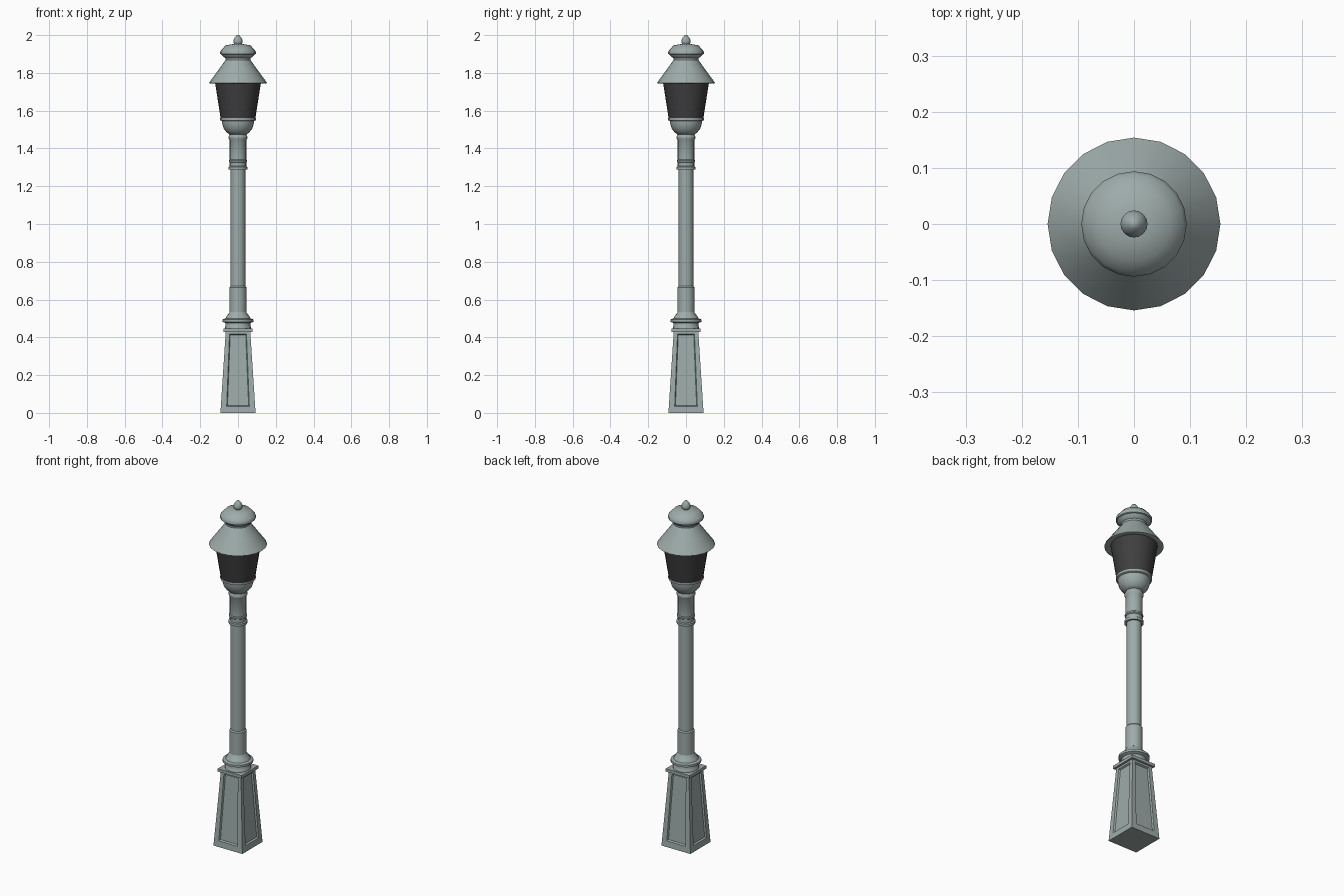
import bpy, bmesh, math
from mathutils import Matrix, Vector

if "Cube" in bpy.data.objects:
    bpy.data.objects.remove(bpy.data.objects["Cube"])

SIDES = 20


def finish(name, bm, color, smooth=True):
    bmesh.ops.remove_doubles(bm, verts=bm.verts, dist=1e-5)
    bmesh.ops.recalc_face_normals(bm, faces=bm.faces)
    mesh = bpy.data.meshes.new(name)
    bm.to_mesh(mesh)
    bm.free()
    mesh.materials.append(color)
    ob = bpy.data.objects.new(name, mesh)
    bpy.context.collection.objects.link(ob)
    if smooth:
        bpy.ops.object.select_all(action='DESELECT')
        ob.select_set(True)
        bpy.context.view_layer.objects.active = ob
        bpy.ops.object.shade_smooth_by_angle(angle=math.radians(40))
    return ob


def lathe(name, profile, color):
    """Turn a (radius, height) profile about z; ends are closed on the axis."""
    pts = [(0, profile[0][1])] + profile + [(0, profile[-1][1])]
    bm = bmesh.new()
    verts = [bm.verts.new((r, 0, z)) for r, z in pts]
    edges = [bm.edges.new(pair) for pair in zip(verts, verts[1:])]
    bmesh.ops.spin(bm, geom=verts + edges, cent=(0, 0, 0), axis=(0, 0, 1),
                   angle=2 * math.pi, steps=SIDES, use_merge=True)
    bmesh.ops.dissolve_degenerate(bm, edges=bm.edges, dist=1e-5)
    return finish(name, bm, color)


def material(name, rgb):
    mat = bpy.data.materials.new(name)
    mat.diffuse_color = (*rgb, 1)
    mat.use_nodes = True
    mat.node_tree.nodes["Principled BSDF"].inputs["Base Color"].default_value = mat.diffuse_color
    return mat


paint = material("grey_green_paint", (0.34, 0.41, 0.40))
dark = material("dark_glass", (0.05, 0.05, 0.05))

# Tapered square pedestal with a recessed panel on each side
H, B, T = 0.43, 0.093, 0.065


def side_quad(z0, z1, w0, w1, depth):
    front = lambda z: -(B + (T - B) * z / H) + depth
    return [Vector(p) for p in ((-w0, front(z0), z0), (w0, front(z0), z0),
                                (w1, front(z1), z1), (-w1, front(z1), z1))]


bm = bmesh.new()
loops = [side_quad(0, H, B, T, 0),
         side_quad(0.035, 0.417, 0.060, 0.045, 0),
         side_quad(0.040, 0.412, 0.056, 0.041, 0.009)]
for k in range(4):
    turn = Matrix.Rotation(k * math.pi / 2, 3, 'Z')
    rings = [[bm.verts.new(turn @ p) for p in loop] for loop in loops]
    for a, b in zip(rings, rings[1:]):
        for i in range(4):
            j = (i + 1) % 4
            bm.faces.new((a[i], a[j], b[j], b[i]))
    bm.faces.new(rings[-1])
for z, w in ((0, B), (H, T)):
    bm.faces.new([bm.verts.new((x * w, y * w, z))
                  for x, y in ((-1, -1), (1, -1), (1, 1), (-1, 1))])
finish("pedestal", bm, paint, smooth=False)

# Square plate on the pedestal
bm = bmesh.new()
bmesh.ops.create_cube(bm, size=1, matrix=Matrix.Translation((0, 0, 0.4375))
                      @ Matrix.Diagonal((0.154, 0.154, 0.017, 1)))
finish("pedestal_plate", bm, paint, smooth=False)

# Round moulding between pedestal and post
lathe("base_moulding", [(0.069, 0.44), (0.069, 0.455), (0.065, 0.46), (0.065, 0.475),
                        (0.081, 0.482), (0.081, 0.495), (0.066, 0.500),
                        (0.058, 0.515), (0.046, 0.53), (0.043, 0.54)], paint)

# Post with its lower sleeve
lathe("post", [(0.045, 0.535), (0.045, 0.665), (0.039, 0.672), (0.039, 1.30)], paint)

# Upper sleeve with collars
lathe("upper_sleeve", [(0.050, 1.288), (0.050, 1.302), (0.044, 1.306), (0.044, 1.325),
                       (0.048, 1.329), (0.048, 1.337), (0.044, 1.341), (0.044, 1.445),
                       (0.049, 1.452), (0.050, 1.462), (0.045, 1.470), (0.045, 1.480)],
      paint)

# Cup that carries the lantern
lathe("lantern_cup", [(0.045, 1.474), (0.060, 1.485), (0.075, 1.504), (0.083, 1.528),
                      (0.085, 1.545), (0.094, 1.549), (0.094, 1.561)], paint)

# Lantern glass
lathe("lantern_glass", [(0.092, 1.56), (0.122, 1.752)], dark)

# Conical shade with neck and domed cap
lathe("shade", [(0.118, 1.752), (0.150, 1.745), (0.154, 1.747), (0.104, 1.815),
                (0.066, 1.868), (0.067, 1.878), (0.085, 1.892), (0.087, 1.897),
                (0.094, 1.900), (0.094, 1.913), (0.088, 1.922), (0.066, 1.946),
                (0.022, 1.953)], paint)

# Finial
lathe("finial", [(0.018, 1.950), (0.024, 1.962), (0.024, 1.972), (0.018, 1.986),
                 (0.009, 1.997), (0.003, 2.0)], paint)
